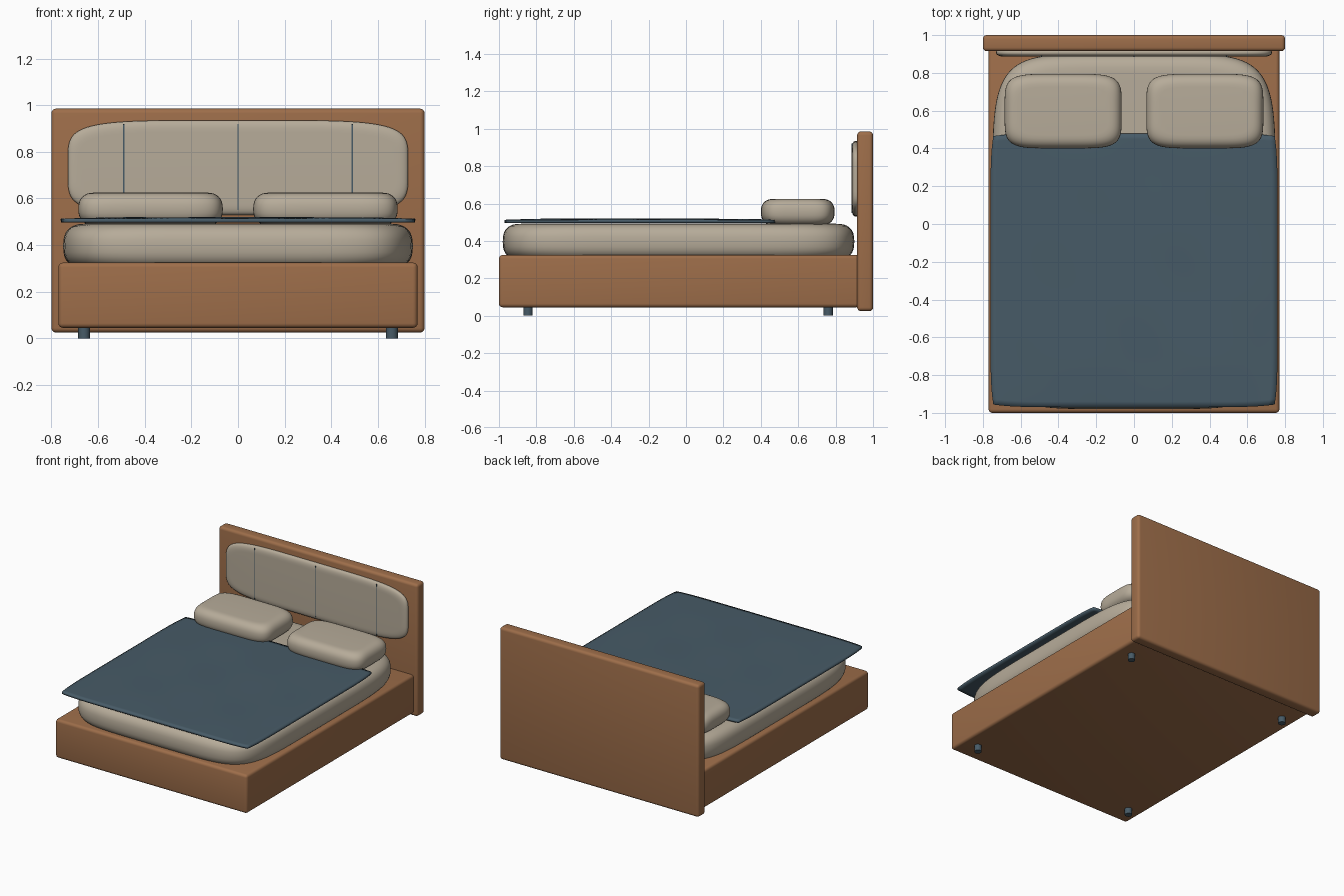
import bpy, bmesh, math

if "Cube" in bpy.data.objects:
    bpy.data.objects.remove(bpy.data.objects["Cube"])

def material(name, color):
    m = bpy.data.materials.new(name)
    m.diffuse_color = (*color, 1)
    m.use_nodes = True
    m.node_tree.nodes["Principled BSDF"].inputs["Base Color"].default_value = m.diffuse_color
    return m

WOOD = material("warm wood", (0.34, 0.155, 0.068))
FABRIC = material("beige fabric", (0.47, 0.41, 0.32))
BLUE = material("slate blue", (0.063, 0.104, 0.135))

def finish(name, bm, mat, angle=40):
    bmesh.ops.recalc_face_normals(bm, faces=bm.faces)
    mesh = bpy.data.meshes.new(name)
    bm.to_mesh(mesh)
    bm.free()
    mesh.materials.append(mat)
    ob = bpy.data.objects.new(name, mesh)
    bpy.context.collection.objects.link(ob)
    bpy.ops.object.select_all(action='DESELECT')
    ob.select_set(True)
    bpy.context.view_layer.objects.active = ob
    bpy.ops.object.shade_smooth_by_angle(angle=math.radians(angle))
    return ob

def box(name, lo, hi, mat, bevel=0.0):
    bm = bmesh.new()
    bmesh.ops.create_cube(bm, size=1)
    for v in bm.verts:
        v.co = [(a + b) / 2 + c * (b - a) for a, b, c in zip(lo, hi, v.co)]
    if bevel:
        bmesh.ops.bevel(bm, geom=bm.edges[:], offset=bevel, segments=4,
                        profile=0.5, affect='EDGES')
    return finish(name, bm, mat)

def spow(v, e):
    return math.copysign(abs(v) ** e, v)

def cushion(name, center, half, inset, n_plan, n_side, mat, upright=False):
    """Stack of superellipse rings; the rim is rounded over the inset width."""
    bm = bmesh.new()
    count, levels, rings = 96, 16, []
    for i in range(levels + 1):
        phi = -math.pi / 2 + math.pi * i / levels
        d = inset * (1 - abs(math.cos(phi)) ** (2 / n_side))
        h = half[2] * spow(math.sin(phi), 2 / n_side)
        ring = []
        for k in range(count):
            t = 2 * math.pi * k / count
            a = (half[0] - d) * spow(math.cos(t), 2 / n_plan)
            b = (half[1] - d) * spow(math.sin(t), 2 / n_plan)
            p = (a, -h, b) if upright else (a, b, h)
            ring.append(bm.verts.new([c + q for c, q in zip(center, p)]))
        rings.append(ring)
    for r, s in zip(rings, rings[1:]):
        for k in range(count):
            j = (k + 1) % count
            bm.faces.new((r[k], r[j], s[j], s[k]))
    bm.faces.new(rings[0])
    bm.faces.new(rings[-1])
    return finish(name, bm, mat, 60)

# Wooden frame and headboard
box("bed_base", (-0.77, -1.0, 0.045), (0.77, 0.93, 0.325), WOOD, 0.02)
box("headboard", (-0.80, 0.915, 0.025), (0.80, 1.0, 0.985), WOOD, 0.02)

# Feet
for sx in (-1, 1):
    for y in (-0.845, 0.76):
        bm = bmesh.new()
        bmesh.ops.create_cone(bm, cap_ends=True, segments=24, radius1=0.025,
                              radius2=0.025, depth=0.06)
        bmesh.ops.translate(bm, verts=bm.verts, vec=(sx * 0.66, y, 0.03))
        finish("foot", bm, BLUE)

# Padded headboard panel with stitched seams
cushion("headboard_pad", (0, 0.908, 0.7325), (0.73, 0.2025, 0.022), 0.05, 5, 2.4,
        FABRIC, upright=True)
for x in (-0.49, 0, 0.49):
    box("pad_seam", (x - 0.0025, 0.885, 0.55), (x + 0.0025, 0.892, 0.92), BLUE)

# Mattress and pillows
cushion("mattress", (0, -0.04, 0.396), (0.75, 0.94, 0.096), 0.10, 6, 2.6, FABRIC)
for sx in (-1, 1):
    cushion("pillow", (sx * 0.375, 0.5975, 0.555), (0.31, 0.1975, 0.07), 0.07, 5, 2.4,
            FABRIC)

# Blanket: gently rippled sheet with softened corners
bm = bmesh.new()
bmesh.ops.create_grid(bm, x_segments=48, y_segments=48, size=1)
for v in bm.verts:
    u, w = v.co.x, v.co.y
    x = 0.76 * u * (1 - 0.02 * abs(w) ** 8)
    y = -0.245 + 0.725 * w * (1 - 0.02 * abs(u) ** 8)
    fade = (1 - u ** 4) * (1 - w ** 4)
    ripple = 0.002 * math.sin(9 * x + 3 * y) * math.cos(8 * y)
    v.co = (x, y, 0.505 + fade * (0.006 + ripple))
blanket = finish("blanket", bm, BLUE)
mod = blanket.modifiers.new("thickness", 'SOLIDIFY')
mod.thickness = 0.016
mod.offset = 0
